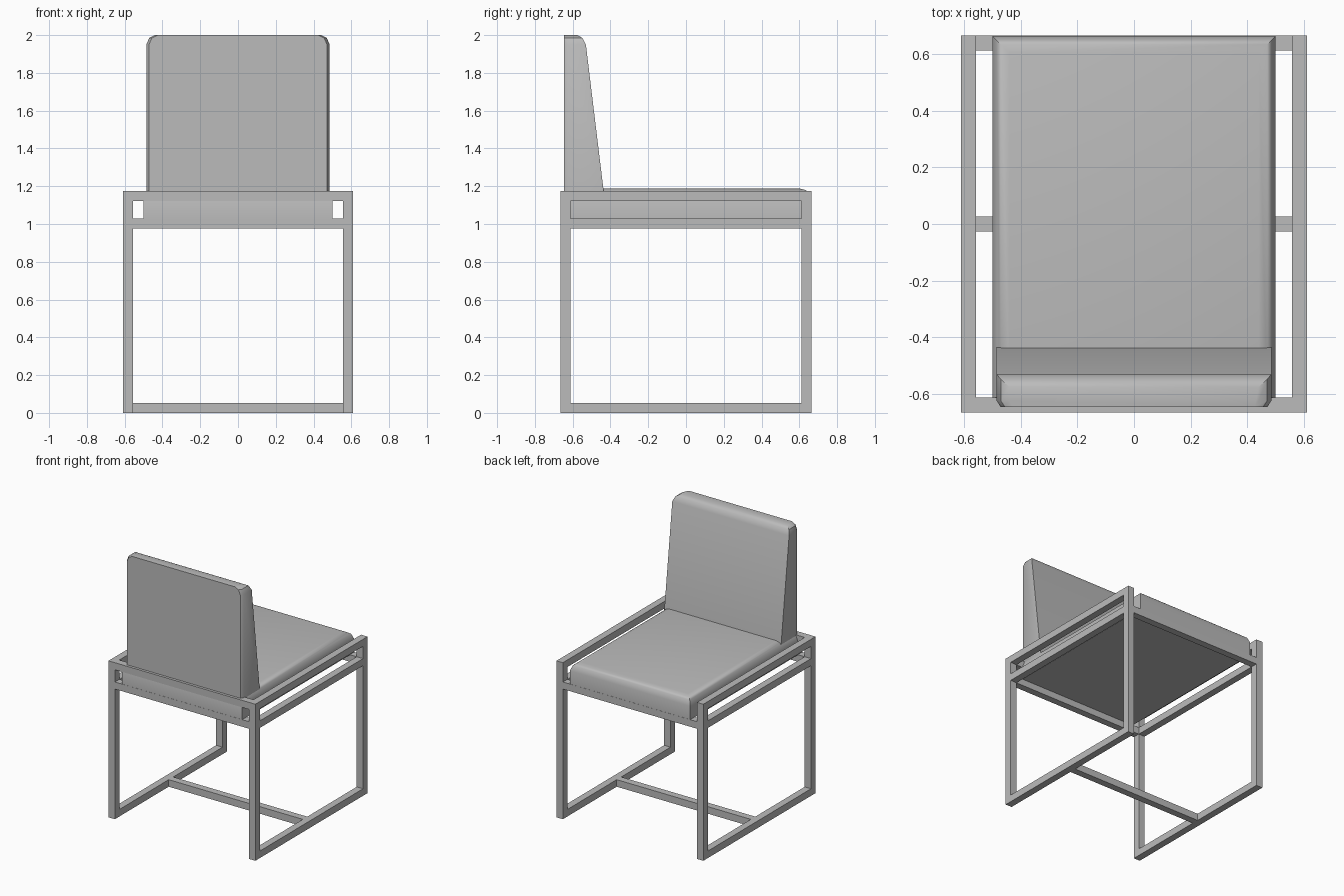
import bpy
import bmesh
import math
from mathutils import Vector

cube = bpy.data.objects.get("Cube")
if cube:
    bpy.data.objects.remove(cube, do_unlink=True)

grey = bpy.data.materials.new("plain grey")
grey.use_nodes = True
grey.diffuse_color = (0.5, 0.5, 0.5, 1)
grey.node_tree.nodes["Principled BSDF"].inputs["Base Color"].default_value = (0.5, 0.5, 0.5, 1)

X, Y, TOP, T = 0.61, 0.665, 1.175, 0.053   # frame half sizes, height, bar width


def finish(name, bm):
    bmesh.ops.recalc_face_normals(bm, faces=bm.faces)
    mesh = bpy.data.meshes.new(name)
    bm.to_mesh(mesh)
    bm.free()
    mesh.materials.append(grey)
    obj = bpy.data.objects.new(name, mesh)
    bpy.context.collection.objects.link(obj)
    return obj


def box(name, low, high):
    low, high = Vector(low), Vector(high)
    bm = bmesh.new()
    bmesh.ops.create_cube(bm, size=1)
    for v in bm.verts:
        v.co = (low + high) / 2 + v.co * (high - low)
    return finish(name, bm)


def loft(name, rings):
    """Join stacked outlines into a closed, softly shaded cushion."""
    bm = bmesh.new()
    loops = [[bm.verts.new(p) for p in ring] for ring in rings]
    for a, b in zip(loops, loops[1:]):
        for i in range(len(a)):
            j = (i + 1) % len(a)
            bm.faces.new((a[i], a[j], b[j], b[i]))
    bm.faces.new(loops[0])
    bm.faces.new(loops[-1])
    obj = finish(name, bm)
    bpy.ops.object.select_all(action='DESELECT')
    obj.select_set(True)
    bpy.context.view_layer.objects.active = obj
    bpy.ops.object.shade_smooth_by_angle(angle=math.radians(35))
    return obj


# Side frames: two posts and three rails each
rail_heights = {"floor_rail": 0, "seat_rail": 0.977, "arm_rail": TOP - T}
for side, s in (("left", 1), ("right", -1)):
    x0, x1 = sorted((s * X, s * (X - T)))
    for end, e in (("front", -1), ("back", 1)):
        y0, y1 = sorted((e * Y, e * (Y - T)))
        box(f"{side}_{end}_post", (x0, y0, 0), (x1, y1, TOP))
    for rail, z in rail_heights.items():
        box(f"{side}_{rail}", (x0, T - Y, z), (x1, Y - T, z + T))

# Cross rails joining the side frames
for name, y, z in (("front_lower_cross_rail", -Y, 0.977),
                   ("front_upper_cross_rail", -Y, TOP - T),
                   ("back_lower_cross_rail", Y - T, 0.977),
                   ("floor_stretcher", -T / 2, 0)):
    box(name, (T - X, y, z), (X - T, y + T, z + T))

# Seat cushion with softened upper edges
seat = []
for z, inset in ((1.027, 0), (1.13, 0), (1.168, 0.015), (1.18, 0.03), (1.187, 0.06)):
    w, d = 0.5 - inset, Y - 0.001 - inset
    seat.append([(-w, -d, z), (w, -d, z), (w, d, z), (-w, d, z)])
loft("seat_cushion", seat)

# Wedge backrest with clipped rear edges and rounded upper corners
back = []
for z, w, y in ((1.15, 0.485, -0.433), (1.95, 0.485, -0.53),
                (1.985, 0.47, -0.548), (2.0, 0.44, -0.575)):
    r = -0.645
    back.append([(-w, y, z), (w, y, z), (w, r + 0.022, z),
                 (w - 0.014, r, z), (0.014 - w, r, z), (-w, r + 0.022, z)])
loft("backrest_cushion", back)
